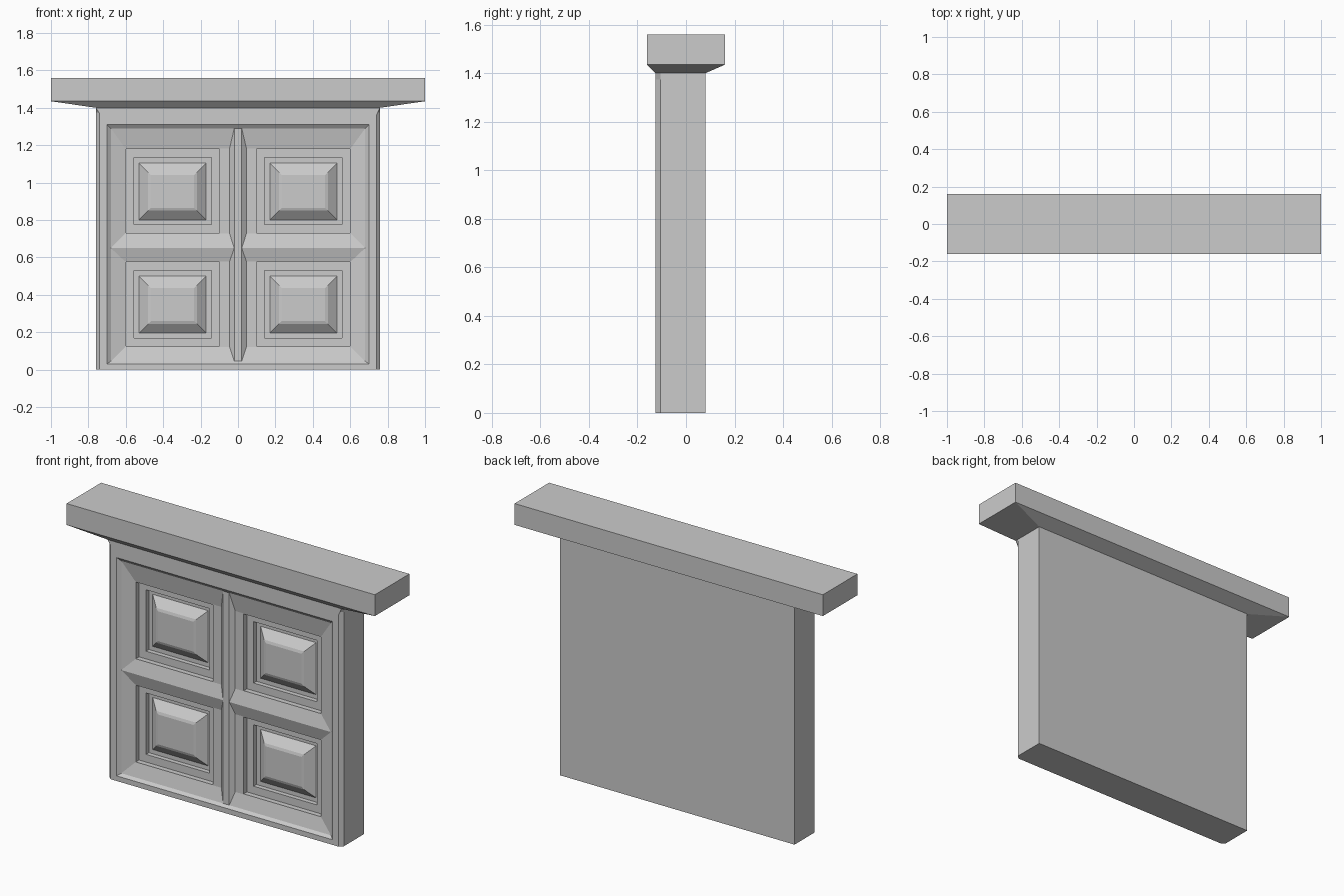
import bpy

if "Cube" in bpy.data.objects:
    bpy.data.objects.remove(bpy.data.objects["Cube"])


def loft(name, rings, start=False, end=False, skip=()):
    """Join rings of equal length with quads; optional caps; skip listed sides."""
    n = len(rings[0])
    verts = [p for r in rings for p in r]
    faces = []
    for k in range(len(rings) - 1):
        for i in range(n):
            if i in skip:
                continue
            j = (i + 1) % n
            faces.append((k * n + i, k * n + j, (k + 1) * n + j, (k + 1) * n + i))
    if start:
        faces.append(tuple(reversed(range(n))))
    if end:
        faces.append(tuple(range(len(verts) - n, len(verts))))
    mesh = bpy.data.meshes.new(name)
    mesh.from_pydata(verts, [], faces)
    mesh.update()
    obj = bpy.data.objects.new(name, mesh)
    bpy.context.collection.objects.link(obj)
    return obj


def plan(hx, y0, y1, z):
    """Horizontal rectangle."""
    return [(-hx, y0, z), (hx, y0, z), (hx, y1, z), (-hx, y1, z)]


def upright(x0, x1, z0, z1, y):
    """Rectangle facing the front."""
    return [(x0, y, z0), (x1, y, z0), (x1, y, z1), (x0, y, z1)]


W, FRONT, BACK, TOP = 0.76, -0.125, 0.08, 1.40
C = 0.02       # chamfer of the front uprights
STOP = 1.375   # height where the chamfer runs out
BAR_Y = -0.11  # face of the dividing bars


# Top slab with tapered underside
loft("top_slab", [plan(W, FRONT, BACK, TOP), plan(1.0, -0.16, 0.16, 1.435),
                  plan(1.0, -0.16, 0.16, 1.56)], start=True, end=True)


# Body shell, open at the front
def body_ring(z, c):
    return [(-W + c, FRONT, z), (W - c, FRONT, z), (W, FRONT + C, z),
            (W, BACK, z), (-W, BACK, z), (-W, FRONT + C, z)]


loft("body", [body_ring(0, C), body_ring(STOP, C), body_ring(TOP, 0)],
     start=True, end=True, skip=(0,))


# Front frame with bevelled opening
def frame_ring(x, xt, z0, zs, z1, y):
    return [(-x, y, z0), (x, y, z0), (x, y, zs), (xt, y, z1), (-xt, y, z1), (-x, y, zs)]


loft("front_frame", [frame_ring(W - C, W, 0, STOP, TOP, FRONT),
                     frame_ring(0.70, 0.70, 0.03, 1.28, 1.31, FRONT),
                     frame_ring(0.68, 0.68, 0.045, 1.26, 1.29, BAR_Y)])

# Centre bar
loft("centre_bar", [upright(-0.02, 0.02, 0.045, 1.29, BAR_Y)], end=True)

# Four stepped panels with raised centres
for row, dz, zlow, zhigh in (("upper", 0, 0.65, 1.29), ("lower", -0.605, 0.045, 0.65)):
    for side, s in (("left", -1), ("right", 1)):
        def rect(xa, xb, za, zb, y):
            x0, x1 = sorted((s * xa, s * xb))
            return upright(x0, x1, za + dz, zb + dz, y)

        loft(f"{row}_{side}_panel", [
            rect(0.02, 0.68, zlow - dz, zhigh - dz, BAR_Y),
            rect(0.045, 0.603, 0.727, 1.183, -0.09),
            rect(0.10, 0.60, 0.73, 1.18, -0.09),
            rect(0.10, 0.60, 0.73, 1.18, -0.06),
            rect(0.143, 0.555, 0.775, 1.135, -0.06),
            rect(0.143, 0.555, 0.775, 1.135, -0.033),
            rect(0.17, 0.53, 0.80, 1.105, -0.033),
            rect(0.22, 0.48, 0.85, 1.055, -0.073),
            rect(0.235, 0.465, 0.865, 1.04, -0.078),
        ], end=True)
